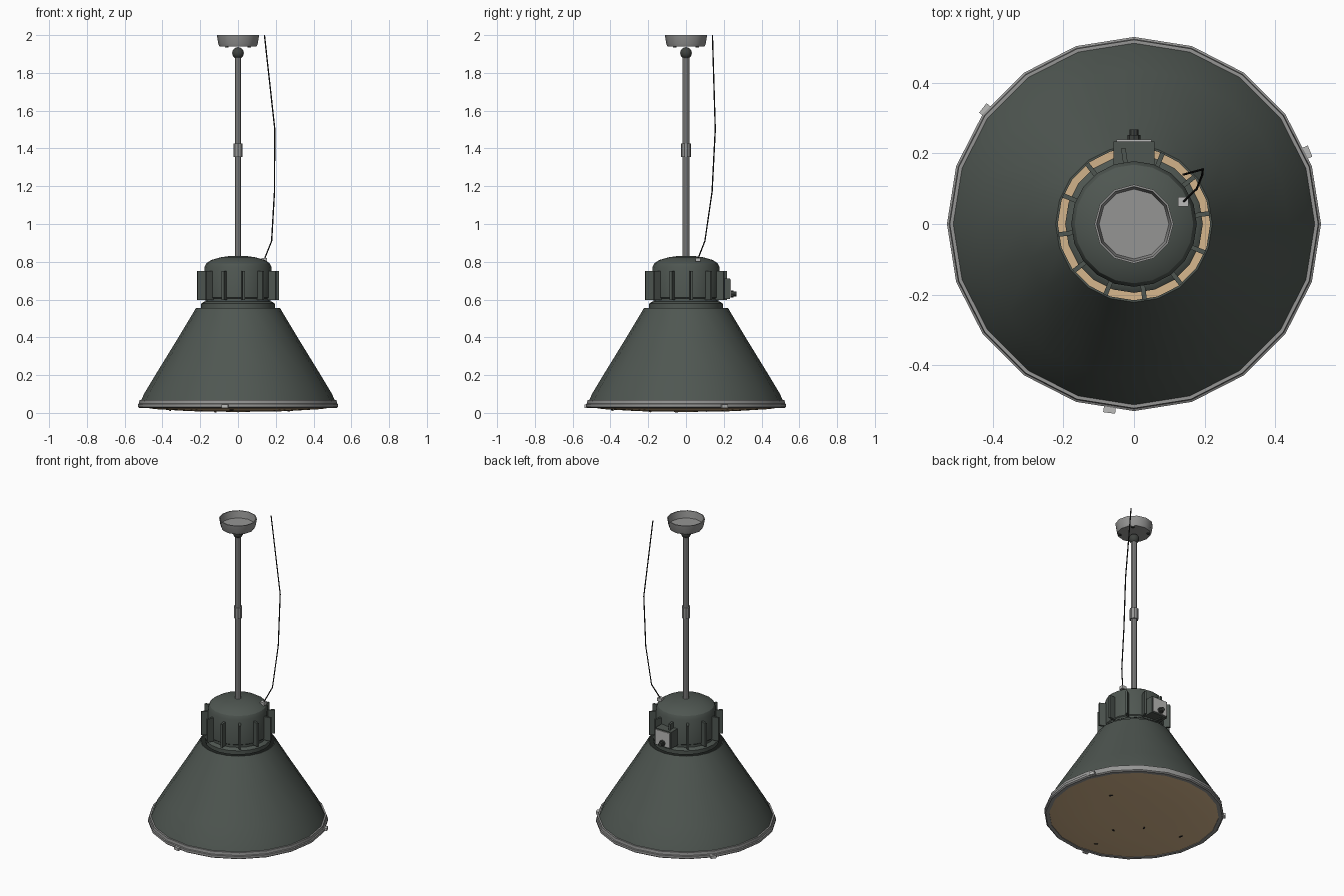
import bpy, bmesh, math
from mathutils import Matrix, Vector

if "Cube" in bpy.data.objects:
    bpy.data.objects.remove(bpy.data.objects["Cube"])


def material(name, rgb):
    m = bpy.data.materials.new(name)
    m.diffuse_color = (*rgb, 1)
    m.use_nodes = True
    m.node_tree.nodes["Principled BSDF"].inputs["Base Color"].default_value = m.diffuse_color
    return m


GREEN = material("dark_green_enamel", (0.078, 0.094, 0.083))
DARK = material("dark_fittings", (0.05, 0.055, 0.05))
STEEL = material("grey_steel", (0.30, 0.30, 0.295))
PLATE = material("pale_metal", (0.50, 0.50, 0.49))
CREAM = material("aged_diffuser", (0.66, 0.46, 0.26))
BLACK = material("black_rubber", (0.012, 0.012, 0.012))


def finish(bm, name, mat, smooth=True):
    bmesh.ops.recalc_face_normals(bm, faces=bm.faces[:])
    me = bpy.data.meshes.new(name)
    bm.to_mesh(me)
    bm.free()
    me.materials.append(mat)
    ob = bpy.data.objects.new(name, me)
    bpy.context.collection.objects.link(ob)
    if smooth:
        bpy.ops.object.select_all(action='DESELECT')
        ob.select_set(True)
        bpy.context.view_layer.objects.active = ob
        bpy.ops.object.shade_smooth_by_angle(angle=math.radians(35))
    return ob


def lathe(name, profile, sides, mat, closed=False):
    """Spin (radius, z) points around the z axis; radius 0 becomes a pole."""
    bm = bmesh.new()
    rings = []
    for r, z in profile:
        if r == 0:
            rings.append([bm.verts.new((0, 0, z))] * sides)
        else:
            rings.append([bm.verts.new((r * math.cos(a), r * math.sin(a), z))
                          for a in (2 * math.pi * i / sides for i in range(sides))])
    pairs = list(zip(rings, rings[1:]))
    if closed:
        pairs.append((rings[-1], rings[0]))
    for a, b in pairs:
        for i in range(sides):
            j = (i + 1) % sides
            quad = list(dict.fromkeys((a[i], a[j], b[j], b[i])))
            bm.faces.new(quad)
    return finish(bm, name, mat)


def box(name, centre, size, mat, angle=0.0):
    """Box placed at centre, then swung around the z axis by angle degrees."""
    bm = bmesh.new()
    m = (Matrix.Rotation(math.radians(angle), 4, 'Z') @ Matrix.Translation(centre)
         @ Matrix.Diagonal((*size, 1)))
    bmesh.ops.create_cube(bm, size=1, matrix=m)
    return finish(bm, name, mat, False)


def rod(name, start, end, radius, sides, mat):
    a, b = Vector(start), Vector(end)
    m = Matrix.Translation((a + b) / 2) @ (b - a).to_track_quat('Z', 'Y').to_matrix().to_4x4()
    bm = bmesh.new()
    bmesh.ops.create_cone(bm, cap_ends=True, segments=sides, radius1=radius, radius2=radius,
                          depth=(b - a).length, matrix=m)
    return finish(bm, name, mat, sides > 6)


# Conical shade, open at the top around the neck
lathe("shade", [(0.222, 0.556), (0.315, 0.40), (0.438, 0.20), (0.495, 0.105), (0.515, 0.062),
                (0.509, 0.062), (0.489, 0.105), (0.432, 0.20), (0.309, 0.40), (0.216, 0.556)],
      20, GREEN, closed=True)

# Stepped rim ring and the sagging diffuser
lathe("rim", [(0.505, 0.068), (0.522, 0.068), (0.524, 0.05), (0.53, 0.047), (0.53, 0.032),
              (0.522, 0.026), (0.500, 0.026), (0.500, 0.055)], 20, STEEL, closed=True)
lathe("diffuser", [(0, 0.018), (0.3, 0.026), (0.504, 0.042), (0.504, 0.03),
                   (0.44, 0.02), (0.25, 0.009), (0, 0.005)], 20, CREAM)

# Three rim clips
for i in range(3):
    box(f"rim_clip_{i + 1}", (0.529, 0, 0.036), (0.022, 0.034, 0.018), PLATE, 22.5 + 120 * i)

# Dark specks on the underside of the diffuser
for i, (x, y, a) in enumerate([(0.27, 0.11, 120), (0.0, -0.19, 20), (-0.12, -0.05, 70),
                               (-0.36, 0.0, 100), (-0.035, -0.39, 150)]):
    z = 0.005 + 0.07 * (x * x + y * y)
    bm = bmesh.new()
    bmesh.ops.create_icosphere(bm, subdivisions=1, radius=1, matrix=Matrix.Translation((x, y, z))
                               @ Matrix.Rotation(math.radians(a), 4, 'Z')
                               @ Matrix.Diagonal((0.014, 0.006, 0.005, 1)))
    finish(bm, f"speck_{i + 1}", BLACK)

# Ballast housing: neck flange, body and dome in one turned piece
lathe("housing", [(0, 0.553), (0.195, 0.553), (0.195, 0.578), (0.182, 0.588), (0.172, 0.59),
                  (0.172, 0.605), (0.178, 0.61), (0.178, 0.77), (0.168, 0.792)], 20, GREEN)
lathe("dome", [(0.168, 0.792), (0.14, 0.81), (0.09, 0.824), (0.04, 0.831), (0, 0.832)], 20, GREEN)

# Cooling fins around the housing
for i in range(12):
    box(f"fin_{i + 1}", (0.191, 0, 0.674), (0.052, 0.013, 0.152), GREEN, 8 + 30 * i)

# Junction box on the back with cover plate and cable gland
box("junction_box", (0, 0.2, 0.658), (0.115, 0.068, 0.108), GREEN)
box("box_cover", (0, 0.2365, 0.658), (0.1, 0.006, 0.094), PLATE)
rod("gland", (0, 0.23, 0.63), (0, 0.252, 0.63), 0.019, 8, DARK)
rod("gland_tip", (0, 0.25, 0.63), (0, 0.268, 0.63), 0.013, 8, DARK)

# Suspension rod, coupling and ball joint
rod("suspension_rod", (0, 0, 0.82), (0, 0, 1.90), 0.018, 10, STEEL)
rod("rod_coupling", (0, 0, 1.355), (0, 0, 1.427), 0.026, 10, STEEL)
bm = bmesh.new()
bmesh.ops.create_uvsphere(bm, u_segments=12, v_segments=8, radius=0.031,
                          matrix=Matrix.Translation((0, 0, 1.905)))
finish(bm, "ball_joint", DARK)

# Ceiling canopy: a cup open at the top, with screws below
lathe("canopy", [(0, 1.94), (0.098, 1.94), (0.104, 1.953), (0.112, 2.0),
                 (0.106, 2.0), (0.099, 1.956), (0, 1.956)], 12, STEEL)
for i in range(4):
    a = math.radians(45 + 90 * i)
    x, y = 0.085 * math.cos(a), 0.085 * math.sin(a)
    rod(f"canopy_screw_{i + 1}", (x, y, 1.934), (x, y, 1.942), 0.01, 6, DARK)

# Supply cable with its grommet on the dome
box("cable_grommet", (0.139, 0.063, 0.811), (0.03, 0.028, 0.02), PLATE)
path = [(0.14, 0.063, 0.815), (0.178, 0.10, 0.91), (0.193, 0.138, 1.17),
        (0.195, 0.155, 1.5), (0.14, 0.14, 2.0)]
for i, (p, q) in enumerate(zip(path, path[1:])):
    rod(f"cable_{i + 1}", p, q, 0.0035, 6, BLACK)
